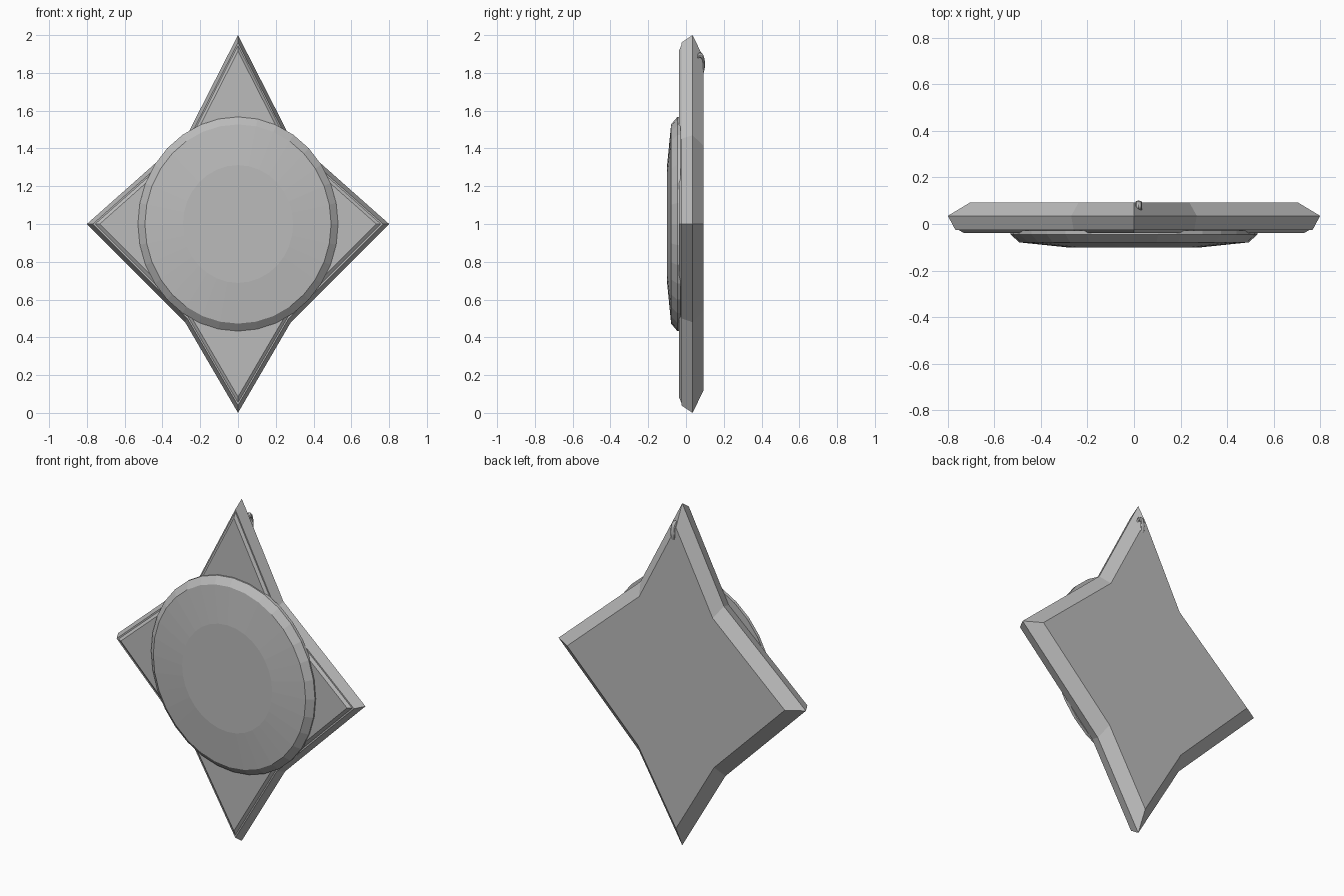
import bpy, bmesh, math

if "Cube" in bpy.data.objects:
    bpy.data.objects.remove(bpy.data.objects["Cube"])

CENTRE_Z = 1.0

metal = bpy.data.materials.new("grey metal")
metal.diffuse_color = (0.5, 0.5, 0.5, 1)
metal.use_nodes = True
metal.node_tree.nodes["Principled BSDF"].inputs["Base Color"].default_value = metal.diffuse_color


def stacked_solid(name, outline, levels):
    """Loft an (x, z) outline through (scale, y) levels, capped at both ends."""
    bm = bmesh.new()
    rings = [[bm.verts.new((x * s, y, CENTRE_Z + z * s)) for x, z in outline]
             for s, y in levels]
    n = len(outline)
    for a, b in zip(rings, rings[1:]):
        for i in range(n):
            j = (i + 1) % n
            bm.faces.new((a[i], a[j], b[j], b[i]))
    bm.faces.new(rings[0])
    bm.faces.new(rings[-1])
    bmesh.ops.recalc_face_normals(bm, faces=bm.faces)
    mesh = bpy.data.meshes.new(name)
    bm.to_mesh(mesh)
    bm.free()
    mesh.materials.append(metal)
    obj = bpy.data.objects.new(name, mesh)
    bpy.context.collection.objects.link(obj)
    return obj


# Four-pointed star plate: bevelled back, stepped front rim
star = [(0, 1), (0.27, 0.47), (0.8, 0), (0.28, -0.52),
        (0, -1), (-0.28, -0.52), (-0.8, 0), (-0.27, 0.47)]
stacked_solid("star_plate", star,
              [(0.88, 0.093), (1.0, 0.035), (0.96, -0.025),
               (0.945, -0.025), (0.915, -0.038)])

# Oval faceted stone on the front
SIDES = 32
oval = [(0.53 * math.sin(2 * math.pi * i / SIDES),
         0.567 * math.cos(2 * math.pi * i / SIDES)) for i in range(SIDES)]
stacked_solid("oval_stone", oval,
              [(1.0, -0.028), (1.0, -0.046), (0.93, -0.079), (0.55, -0.1)])

# Small hanging loop half sunk into the back of the top point
bpy.ops.mesh.primitive_torus_add(
    major_segments=20, minor_segments=8, major_radius=0.05, minor_radius=0.014,
    location=(0.02, 0.075, 1.845), rotation=(0, math.pi / 2, 0))
loop = bpy.context.object
loop.name = "hanging_loop"
loop.scale = (1, 0.4, 1)
loop.data.materials.append(metal)
bpy.ops.object.shade_smooth_by_angle()
